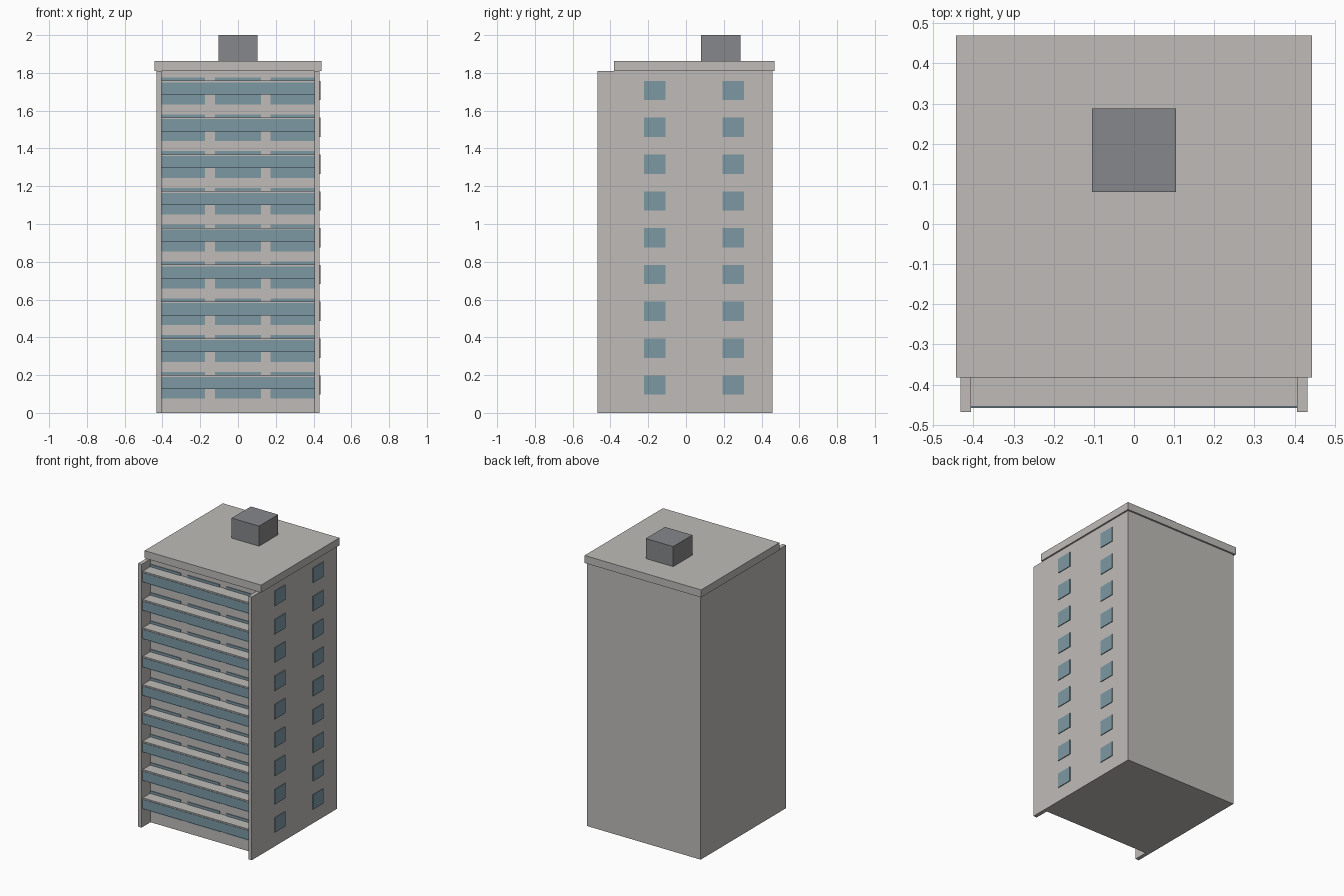
import bpy
import bmesh

cube = bpy.data.objects.get("Cube")
if cube:
    bpy.data.objects.remove(cube, do_unlink=True)


def material(name, r, g, b):
    m = bpy.data.materials.new(name)
    m.use_nodes = True
    m.diffuse_color = (r, g, b, 1)
    node = next(n for n in m.node_tree.nodes if n.type == 'BSDF_PRINCIPLED')
    node.inputs["Base Color"].default_value = (r, g, b, 1)
    return m


concrete = material("warm grey concrete", 0.52, 0.50, 0.48)
glass = material("blue glass", 0.205, 0.314, 0.37)
plant_grey = material("dark grey", 0.24, 0.243, 0.256)


def make(name, bm, mat):
    bmesh.ops.recalc_face_normals(bm, faces=bm.faces)
    mesh = bpy.data.meshes.new(name)
    bm.to_mesh(mesh)
    bm.free()
    mesh.materials.append(mat)
    obj = bpy.data.objects.new(name, mesh)
    bpy.context.collection.objects.link(obj)
    return obj


def add_box(bm, x, y, z):
    """Box from (min, max) pairs on each axis."""
    verts = bmesh.ops.create_cube(bm, size=1)["verts"]
    for v in verts:
        for i, (lo, hi) in enumerate((x, y, z)):
            v.co[i] = lo if v.co[i] < 0 else hi


def box(name, mat, x, y, z):
    bm = bmesh.new()
    add_box(bm, x, y, z)
    return make(name, bm, mat)


FLOORS = 9
STEP = 0.1948
WALL = -0.37     # recessed front wall
HALF = 0.432     # half width of the tower
INNER = 0.406    # inner face of the side fins
BACK = 0.457
TOP = 1.81

# Tower: U-shaped plan with two side fins framing the recessed front
half_plan = [(HALF, BACK), (HALF, -0.468), (INNER, -0.468), (INNER, WALL)]
plan = half_plan + [(-x, y) for x, y in reversed(half_plan)]
bm = bmesh.new()
base = bm.faces.new([bm.verts.new((x, y, 0)) for x, y in plan])
raised = bmesh.ops.extrude_face_region(bm, geom=[base])["geom"]
bmesh.ops.translate(bm, vec=(0, 0, TOP),
                    verts=[g for g in raised if isinstance(g, bmesh.types.BMVert)])
make("tower_walls", bm, concrete)

# Roof slab and rooftop plant room
box("roof_slab", concrete, (-0.443, 0.443), (-0.382, 0.469), (TOP, 1.862))
box("plant_room", plant_grey, (-0.104, 0.104), (0.08, 0.288), (1.862, 2.0))

# Repeated floors: balconies, balcony glass, front and side windows
balconies, panels, front, side = (bmesh.new() for _ in range(4))
for i in range(FLOORS):
    z = i * STEP
    add_box(balconies, (-INNER, INNER), (-0.455, WALL), (z + 0.127, z + 0.2))
    add_box(panels, (-INNER, INNER), (-0.458, -0.455), (z + 0.127, z + 0.191))
    for x in ((-INNER, -0.175), (-0.123, 0.121), (0.173, INNER)):
        add_box(front, x, (WALL - 0.005, WALL), (z + 0.075, z + 0.217))
    for y in ((-0.223, -0.108), (0.194, 0.306)):
        add_box(side, (HALF, HALF + 0.005), y, (z + 0.097, z + 0.199))
make("balconies", balconies, concrete)
make("balcony_glass", panels, glass)
make("front_windows", front, glass)
make("side_windows", side, glass)
